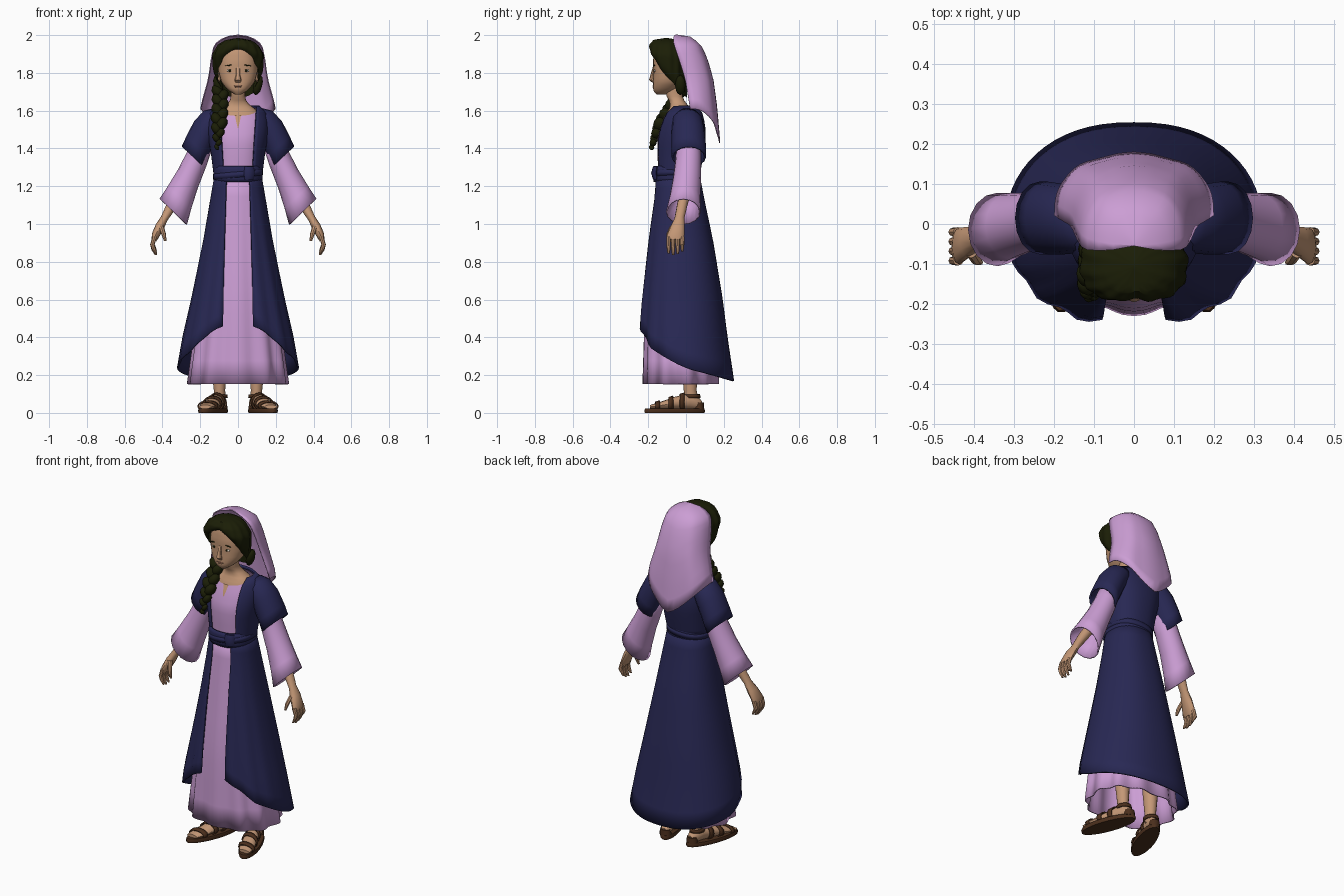
import bpy, bmesh, math
from math import sin, cos, pi
from mathutils import Vector, Matrix

cube = bpy.data.objects.get("Cube")
if cube:
    bpy.data.objects.remove(cube)


def material(name, rgb):
    m = bpy.data.materials.new(name)
    m.use_nodes = True
    m.diffuse_color = (*rgb, 1)
    m.node_tree.nodes["Principled BSDF"].inputs["Base Color"].default_value = (*rgb, 1)
    return m


NAVY = material("navy cloth", (.021, .021, .088))
LILAC = material("lilac cloth", (.6, .34, .66))
SKIN = material("skin", (.55, .31, .18))
HAIR = material("dark hair", (.011, .013, .002))
LEATHER = material("brown leather", (.07, .028, .012))
WHITE = material("eye white", (.7, .66, .6))
LIP = material("lip", (.36, .16, .1))


def finish(name, bm, mat, thick=0, angle=40):
    bmesh.ops.remove_doubles(bm, verts=bm.verts, dist=.0002)
    bmesh.ops.recalc_face_normals(bm, faces=bm.faces)
    me = bpy.data.meshes.new(name)
    bm.to_mesh(me)
    bm.free()
    me.materials.append(mat)
    me.shade_smooth()
    me.set_sharp_from_angle(angle=math.radians(angle))
    ob = bpy.data.objects.new(name, me)
    bpy.context.collection.objects.link(ob)
    if thick:
        mod = ob.modifiers.new("thickness", "SOLIDIFY")
        mod.thickness, mod.offset = thick, 0
    return ob


def sheet(name, f, nu, nv, mat, closed=False, caps=False, thick=0):
    """Grid surface from f(u, v), with u and v running 0 to 1."""
    bm = bmesh.new()
    cols = nu if closed else nu + 1
    g = [[bm.verts.new(f(i / nu, j / nv)) for i in range(cols)] for j in range(nv + 1)]
    for j in range(nv):
        for i in range(nu):
            k = (i + 1) % cols
            bm.faces.new((g[j][i], g[j][k], g[j + 1][k], g[j + 1][i]))
    if caps:
        bm.faces.new(g[0])
        bm.faces.new(g[-1])
    return finish(name, bm, mat, thick)


def interp(rows, key):
    """Values of a descending table at a key."""
    for a, b in zip(rows, rows[1:]):
        if key >= b[0]:
            t = min(1, max(0, (a[0] - key) / (a[0] - b[0])))
            return [p + (q - p) * t for p, q in zip(a[1:], b[1:])]
    return list(rows[-1][1:])


def sp(v, e=.87):
    return math.copysign(abs(v) ** e, v)


def body(rows, a, z, grow=0.0, k=1.0):
    """Point at angle a from the front on a section (half width, front y, back y)."""
    rx, yf, yb = interp(rows, z)
    return Vector(((rx + grow) * k * sp(sin(a)),
                   (yf + yb) / 2 - ((yb - yf) / 2 + grow) * k * sp(cos(a)), z))


def open_angle(rows, z, gap, u):
    a0 = math.asin(min(1, gap / interp(rows, z)[0]) ** (1 / .87))
    return a0 + (2 * pi - 2 * a0) * u


def tube(name, rings, A, B, mat, n=12, caps=True, thick=0, s=1):
    """Elliptical rings (x, y, z, ra, rb) spanned by the axes A and B."""
    A, B = Vector(A).normalized(), Vector(B).normalized()

    def f(u, v):
        x, y, z, ra, rb = rings[round(v * (len(rings) - 1))]
        p = Vector((x, y, z)) + A * ra * cos(2 * pi * u) + B * rb * sin(2 * pi * u)
        return (p.x * s, p.y, p.z)
    return sheet(name, f, n, len(rings) - 1, mat, True, caps, thick)


def blobs(name, items, mat, sub=2):
    """Joined ellipsoids: centre, radii, tilt about y."""
    bm = bmesh.new()
    for c, r, tilt in items:
        m = Matrix.Translation(c) @ Matrix.Rotation(tilt, 4, 'Y') @ Matrix.Diagonal((*r, 1))
        bmesh.ops.create_icosphere(bm, subdivisions=sub, radius=1, matrix=m)
    return finish(name, bm, mat)


# Gown: folded skirt and bodice
gown = [(1.27, .105, -.138, .05), (.92, .15, -.175, .1), (.6, .2, -.208, .14), (.155, .258, -.218, .17)]


def gown_f(u, v):
    a, z = 2 * pi * u, 1.27 - 1.118 * v
    return body(gown, a, z, k=1 + .045 * v * cos(11 * a))


sheet("gown_skirt", gown_f, 88, 9, LILAC, True, thick=.008)
torso = [(1.615, .1, -.09, .04), (1.59, .135, -.105, .07), (1.53, .15, -.13, .085),
         (1.45, .142, -.152, .09), (1.38, .128, -.152, .08), (1.25, .112, -.145, .055)]


def bodice_f(u, v):
    top = 1.615 - .043 * max(0, cos(2 * pi * u)) ** 2
    return body(torso, 2 * pi * u, top + (1.25 - top) * v)


sheet("gown_bodice", bodice_f, 32, 10, LILAC, True)
sheet("neckline_slit", lambda u, v: body(torso, (u - .5) * .16 * (1 - v), 1.575 - .07 * v, .003),
      4, 6, SKIN)

# Open robe: skirt with a hem that falls towards the back, and bodice
robe = [(1.27, .118, -.163, .066), (1.13, .142, -.172, .092), (.92, .178, -.2, .137),
        (.6, .244, -.237, .19), (.4, .29, -.252, .215), (.17, .33, -.252, .25)]
hem = [(1, .47), (.9, .43), (.64, .335), (-.08, .23), (-1, .168)]


def robe_f(u, v):
    z = 1.27
    for _ in range(3):
        a = open_angle(robe, z, .06 + .022 * v, u)
        z = 1.27 + (interp(hem, cos(a))[0] - 1.27) * v
    p = body(robe, a, z, k=1 + .035 * v * max(0, cos(a)) * cos(15 * a))
    p.x *= 1 - .07 * v * max(0, -cos(a))
    return p


sheet("robe_skirt", robe_f, 56, 12, NAVY, thick=.01)


def vest_f(u, v):
    z = 1.622 - .367 * v
    return body(torso, open_angle(torso, z, .092 - .022 * v, u), z, .01)


sheet("robe_bodice", vest_f, 40, 10, NAVY, thick=.012)

# Belt with a knot
sheet("belt", lambda u, v: body(robe, 2 * pi * u, 1.265, .003 + .004 * sin(pi * v)) + Vector((0, 0, .042 - .085 * v)),
      36, 4, NAVY, True, thick=.01)
sheet("belt_wrap", lambda u, v: body(robe, 2 * pi * u, 1.265, .009)
      + Vector((0, 0, .012 + .012 * sin(2 * pi * u) - .03 * v)), 36, 1, NAVY, True, thick=.008)
tube("belt_knot", [(.06, -.162, 1.305, .026, .01), (.06, -.168, 1.27, .03, .016), (.06, -.162, 1.235, .026, .01)],
     (1, .3, 0), (-.3, 1, 0), NAVY, 8)

# Neck and head
neck = [(1.76, .04, -.115, -.02), (1.68, .038, -.105, -.02), (1.645, .044, -.085, -.005),
        (1.62, .078, -.084, .02), (1.59, .115, -.102, .03), (1.55, .12, -.115, .04)]
sheet("neck", lambda u, v: body(neck, 2 * pi * u, 1.76 - .21 * v), 20, 10, SKIN, True, True)
head = [(1.96, .05, -.14, -.04), (1.92, .088, -.168, -.01), (1.86, .102, -.175, .0),
        (1.8, .102, -.172, -.005), (1.75, .088, -.174, -.02), (1.715, .06, -.175, -.05),
        (1.695, .035, -.168, -.08), (1.685, .015, -.155, -.11)]
sheet("head", lambda u, v: body(head, 2 * pi * u, 1.96 - .275 * v), 24, 16, SKIN, True, True)
tube("nose", [(0, -.17, 1.83, .01, .006), (0, -.178, 1.79, .011, .01), (0, -.182, 1.763, .018, .014),
              (0, -.17, 1.748, .014, .008)], (1, 0, 0), (0, 1, 0), SKIN, 8)
blobs("lips", [((0, -.172, 1.731), (.024, .005, .003), 0), ((0, -.173, 1.725), (.017, .005, .003), 0)], LIP)
for s, side in ((1, "left"), (-1, "right")):
    blobs(side + "_eye", [((s * .043, -.163, 1.812), (.017, .007, .007), 0)], WHITE)
    blobs(side + "_iris", [((s * .043, -.168, 1.812), (.007, .004, .007), 0)], HAIR)
    blobs(side + "_brow", [((s * .046, -.167, 1.84), (.026, .005, .003), s * .15)], HAIR)
    blobs(side + "_ear", [((s * .1, -.06, 1.78), (.01, .018, .03), 0)], SKIN)

# Parted hair, tucked in along the hairline
hair = [(1.985, 0, -.11, -.1), (1.975, .065, -.175, -.04), (1.95, .105, -.197, -.02),
        (1.9, .135, -.207, .0), (1.8, .132, -.19, .0), (1.7, .108, -.13, .01), (1.64, .08, -.08, .02)]
hairline = [(1, 1.925), (.85, 1.895), (.6, 1.85), (.2, 1.79), (-.1, 1.745), (-.5, 1.69), (-1, 1.67)]


def hair_f(u, v):
    a = 2 * pi * u
    z = 1.985 + (interp(hairline, cos(a))[0] - 1.985) * v ** 1.4
    part = .1 * math.exp(-(sin(a / 2) * 9) ** 2)
    return body(hair, a, z, k=1 - part + .025 * cos(14 * a + 3 * v) - .17 * v ** 9)


sheet("hair", hair_f, 70, 14, HAIR, True)
blobs("hair_side_rolls", [((s * .105, -.03, 1.735), (.024, .028, .055), s * .25) for s in (1, -1)], HAIR)

# Braid over the right shoulder
path = [(1.7, -.095, -.035), (1.62, -.095, -.08), (1.54, -.1, -.133), (1.46, -.108, -.165), (1.38, -.108, -.19)]
strands = []
for i in range(13):
    z = 1.7 - i * .0245
    x, y = interp(path, z)
    r = .036 * (1 - .6 * max(0, i - 7) / 5)
    d = 1 if i % 2 else -1
    strands.append(((x + d * r * .35, y, z), (r * .8, r, r * 1.15), d * .6))
blobs("braid", strands, HAIR)

# Veil falling behind the head to a point
veil = [(2, .0, -.055, -.05), (1.99, .07, -.068, .02), (1.95, .125, -.064, .075), (1.88, .14, -.04, .108),
        (1.77, .155, -.005, .14), (1.62, .197, .02, .16), (1.43, .2, .05, .176)]


def veil_f(u, v):
    b = (u - .5) * pi
    low = 1.43 + .18 * abs(sin(b)) ** 1.1
    z = 2 - (2 - low) * v ** 1.6
    rx, ye, yb = interp(veil, z)
    fold = 1 + .02 * v * cos(9 * b)
    return (rx * sp(sin(b), .8), ye + (yb - ye) * sp(max(0, cos(b)), .75) * fold, z)


sheet("veil", veil_f, 24, 12, LILAC, thick=.006)

X, Y, Z = (1, 0, 0), (0, 1, 0), (0, 0, 1)
across = (.72, 0, .69)
foot = [(.085, .086, .04, .02, .022), (.06, .09, .053, .032, .036), (.02, .102, .062, .035, .044),
        (-.06, .13, .052, .041, .033), (-.14, .158, .038, .046, .019), (-.19, .175, .032, .034, .01)]
for s, side in ((1, "left"), (-1, "right")):
    # Sleeves
    tube(side + "_robe_sleeve", [(.09, .005, 1.57, .055, .06), (.13, .008, 1.55, .066, .075),
                                 (.175, .012, 1.49, .074, .083), (.215, .015, 1.41, .075, .086),
                                 (.238, .015, 1.355, .077, .086)], across, Y, NAVY, 16, False, .01, s)
    tube(side + "_gown_sleeve", [(.18, .015, 1.45, .06, .06), (.22, .012, 1.34, .062, .064),
                                 (.265, .005, 1.24, .068, .07), (.31, -.005, 1.14, .082, .078),
                                 (.343, -.014, 1.065, .096, .088)], across, Y, LILAC, 16, False, .008, s)
    # Forearm, hand and fingers
    tube(side + "_forearm_and_hand", [(.29, .005, 1.2, .032, .032), (.35, -.02, 1.1, .028, .028),
                                      (.39, -.035, 1.03, .02, .026), (.415, -.045, .985, .024, .038),
                                      (.437, -.055, .94, .021, .046), (.445, -.057, .915, .014, .044)],
         (.85, 0, .45), Y, SKIN, 12, s=s)
    for i, name in enumerate(("index", "middle", "ring", "little")):
        y, drop = -.092 + .024 * i, (.008, 0, .004, .018)[i]
        tube(f"{side}_{name}_finger", [(.44, y, .935, .013, .012), (.453, y, .892, .012, .011),
                                       (.447, y, .862 + drop, .011, .01), (.434, y, .836 + drop, .006, .006)],
             X, Y, SKIN, 8, s=s)
    tube(side + "_thumb", [(.408, -.07, .99, .015, .015), (.395, -.09, .95, .013, .013),
                           (.385, -.096, .91, .007, .007)], X, Y, SKIN, 8, s=s)
    # Leg, foot and sandal
    tube(side + "_leg", [(.1, .02, .5, .05, .055), (.1, .02, .25, .042, .044), (.098, .022, .12, .03, .034),
                         (.096, .03, .06, .032, .038)], X, Y, SKIN, s=s)
    tube(side + "_foot", [(r[1], r[0], *r[2:]) for r in foot], X, Z, SKIN, s=s)
    tube(side + "_sandal_sole", [(.132, -.06, 0, .054, .168), (.132, -.06, .012, .058, .171),
                                 (.132, -.06, .024, .055, .166)], (1, .36, 0), (.36, -1, 0), LEATHER, 24, s=s)
    for i, y in enumerate((-.02, -.08, -.15)):
        band = []
        for dy in (.012, -.012):
            x, z, ra, rb = interp(foot, y + dy)
            band.append((x, y + dy, z, ra + .006, rb + .006))
        tube(f"{side}_sandal_strap_{i + 1}", band, X, Z, LEATHER, 16, False, .007, s)
    tube(side + "_ankle_strap", [(.097, .028, .098, .037, .042), (.096, .03, .078, .038, .044)],
         X, Y, LEATHER, 16, False, .008, s)
    tube(side + "_heel_guard", [(.089, .068, .055, .03, .026), (.089, .068, .02, .034, .028)], X, Y, LEATHER, s=s)
